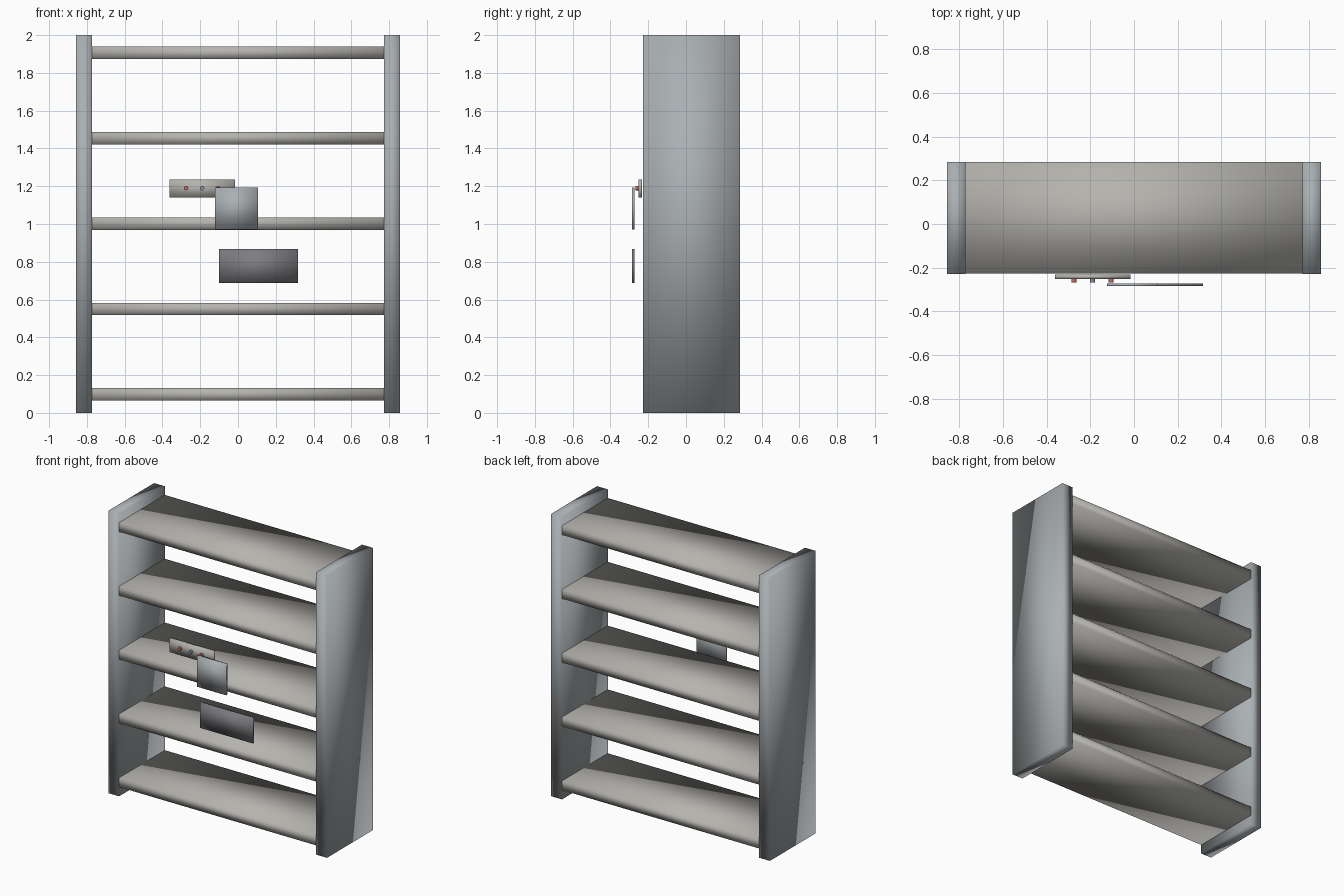
import bpy, math

if "Cube" in bpy.data.objects:
    bpy.data.objects.remove(bpy.data.objects["Cube"])


def material(name, rgb):
    m = bpy.data.materials.new(name)
    m.diffuse_color = (*rgb, 1)
    m.use_nodes = True
    m.node_tree.nodes["Principled BSDF"].inputs["Base Color"].default_value = m.diffuse_color
    return m


def finish(name, mat):
    ob = bpy.context.object
    ob.name = name
    bpy.ops.object.transform_apply(location=False, rotation=True, scale=True)
    ob.data.materials.append(mat)
    return ob


def box(name, x, y, z, mat):
    """Softly shaded box from (min, max) pairs on each axis."""
    bpy.ops.mesh.primitive_cube_add(
        size=1, location=[(a + b) / 2 for a, b in (x, y, z)])
    bpy.context.object.scale = [b - a for a, b in (x, y, z)]
    finish(name, mat)
    bpy.ops.object.shade_smooth()


steel = material("steel", (0.40, 0.43, 0.45))
shelf_grey = material("shelf_grey", (0.46, 0.45, 0.42))
dark = material("dark_grey", (0.20, 0.20, 0.22))
red = material("red", (0.5, 0.15, 0.12))
blue = material("blue_grey", (0.22, 0.30, 0.36))

FRONT, BACK = -0.228, 0.285

# Side panels
box("side_panel_left", (-0.857, -0.772), (FRONT, BACK), (0, 2), steel)
box("side_panel_right", (0.772, 0.857), (FRONT, BACK), (0, 2), steel)

# Five evenly spaced shelves, let into the side panels
for i in range(5):
    z = 0.098 + 0.452 * i
    box(f"shelf_{i + 1}", (-0.85, 0.85), (FRONT + 0.001, BACK - 0.001),
        (z - 0.033, z + 0.033), shelf_grey)

# Control strip with three round buttons
box("control_strip", (-0.362, -0.016), (-0.251, -0.232), (1.14, 1.236), shelf_grey)
for i, mat in enumerate((red, blue, red)):
    bpy.ops.mesh.primitive_cylinder_add(
        vertices=16, radius=0.012, depth=0.018,
        location=(-0.275 + 0.085 * i, -0.258, 1.19),
        rotation=(math.pi / 2, 0, 0))
    finish(f"button_{i + 1}", mat)
    bpy.ops.object.shade_smooth_by_angle()

# Thin plates hanging in front
box("upper_plate", (-0.123, 0.107), (-0.285, -0.273), (0.972, 1.193), steel)
box("lower_plate", (-0.10, 0.317), (-0.285, -0.273), (0.687, 0.868), dark)
